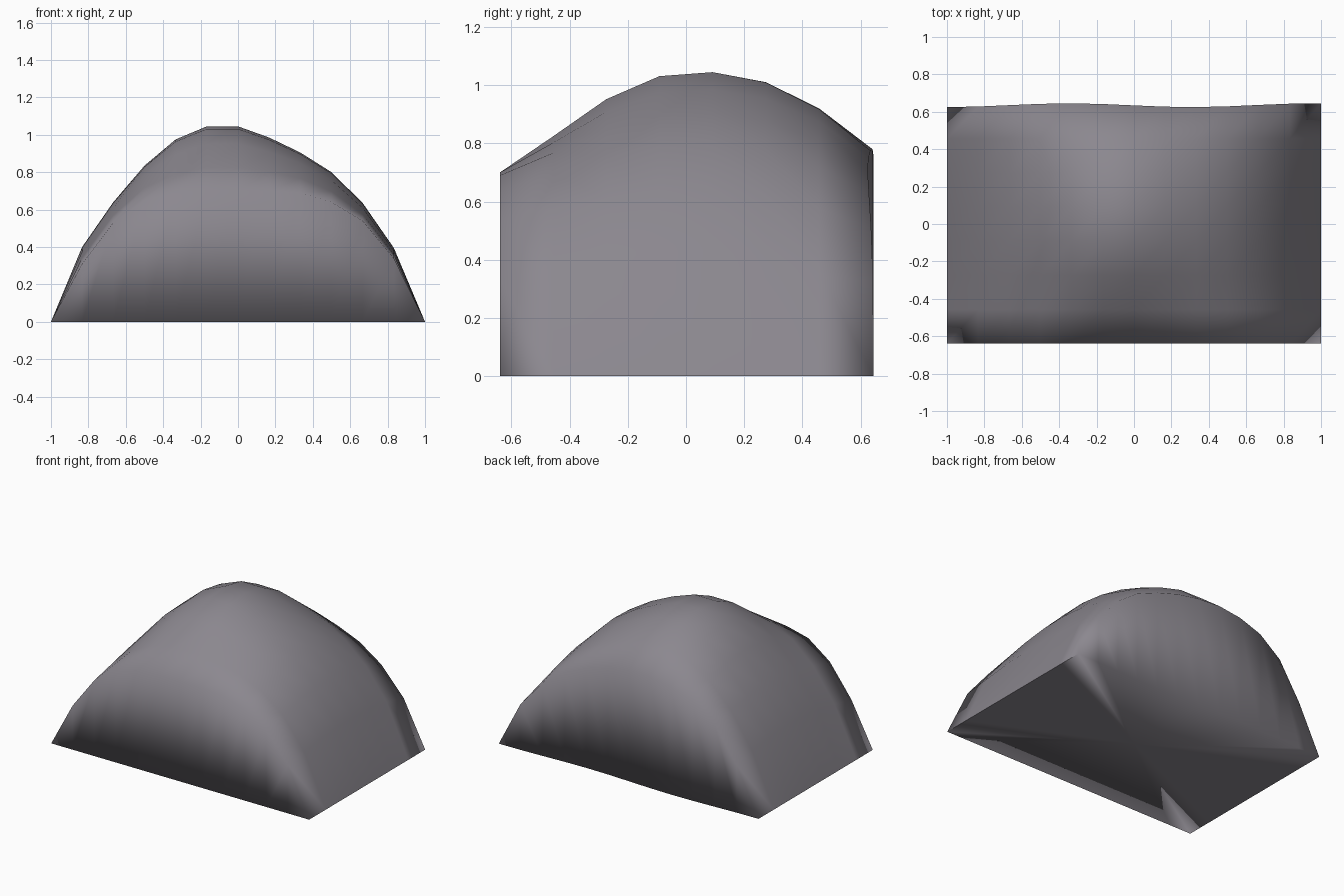
import bpy, bmesh, math

if "Cube" in bpy.data.objects:
    bpy.data.objects.remove(bpy.data.objects["Cube"])

# arch heights across x (12 steps) at the front rim, the crown and the back rim
FRONT = [0, .31, .53, .65, .69, .70, .70, .70, .69, .64, .54, .34, 0]
CROWN = [0, .40, .64, .835, .975, 1.045, 1.045, .985, .905, .80, .635, .395, 0]
BACK = [0, .33, .58, .70, .755, .78, .775, .75, .70, .63, .51, .32, 0]
# how far each row from front to back has risen towards the crown arch
RISE = [0, .36, .73, .96, 1, .87, .53, 0]
NX, NY = 12, 7


def point(i, j):
    x = -1 + 2 * i / NX
    y = -.64 + 1.28 * j / NY
    if j == NY:  # gently waving back rim
        y = .635 - .01 * math.sin((x + .02) * 4.8)
    rim = FRONT if j < 4 else BACK
    return x, y, rim[i] + (CROWN[i] - rim[i]) * RISE[j]


bm = bmesh.new()
# vaulted roof
grid = [[bm.verts.new(point(i, j)) for i in range(NX + 1)] for j in range(NY + 1)]
for j in range(NY):
    for i in range(NX):
        bm.faces.new((grid[j][i], grid[j][i + 1], grid[j + 1][i + 1], grid[j + 1][i]))


# upright end walls, dropped from the rims to the ground
def end_wall(row):
    foot = [row[0]] + [bm.verts.new((v.co.x, v.co.y, 0)) for v in row[1:-1]] + [row[-1]]
    for i in range(NX):
        loop = [foot[i], foot[i + 1], row[i + 1], row[i]]
        bm.faces.new(list(dict.fromkeys(loop)))
    return foot


front, back = end_wall(grid[0]), end_wall(grid[NY])

# base, fanned from the centre
left, right = [r[0] for r in grid], [r[-1] for r in grid]
ring = front + right[1:] + back[::-1][1:] + left[::-1][1:-1]
centre = bm.verts.new((0, 0, 0))
for a, b in zip(ring, ring[1:] + ring[:1]):
    bm.faces.new((a, centre, b))
bmesh.ops.recalc_face_normals(bm, faces=bm.faces)

# smooth shading, with sharp edges only along the two sloping sides' feet
for f in bm.faces:
    f.smooth = True
for side in (left, right):
    for a, b in zip(side, side[1:]):
        bm.edges.get((a, b)).smooth = False

mesh = bpy.data.meshes.new("vaulted_block")
bm.to_mesh(mesh)
bm.free()
grey = bpy.data.materials.new("warm grey")
grey.diffuse_color = (.26, .245, .275, 1)
grey.use_nodes = True
grey.node_tree.nodes["Principled BSDF"].inputs["Base Color"].default_value = grey.diffuse_color
mesh.materials.append(grey)
bpy.context.collection.objects.link(bpy.data.objects.new("vaulted_block", mesh))
